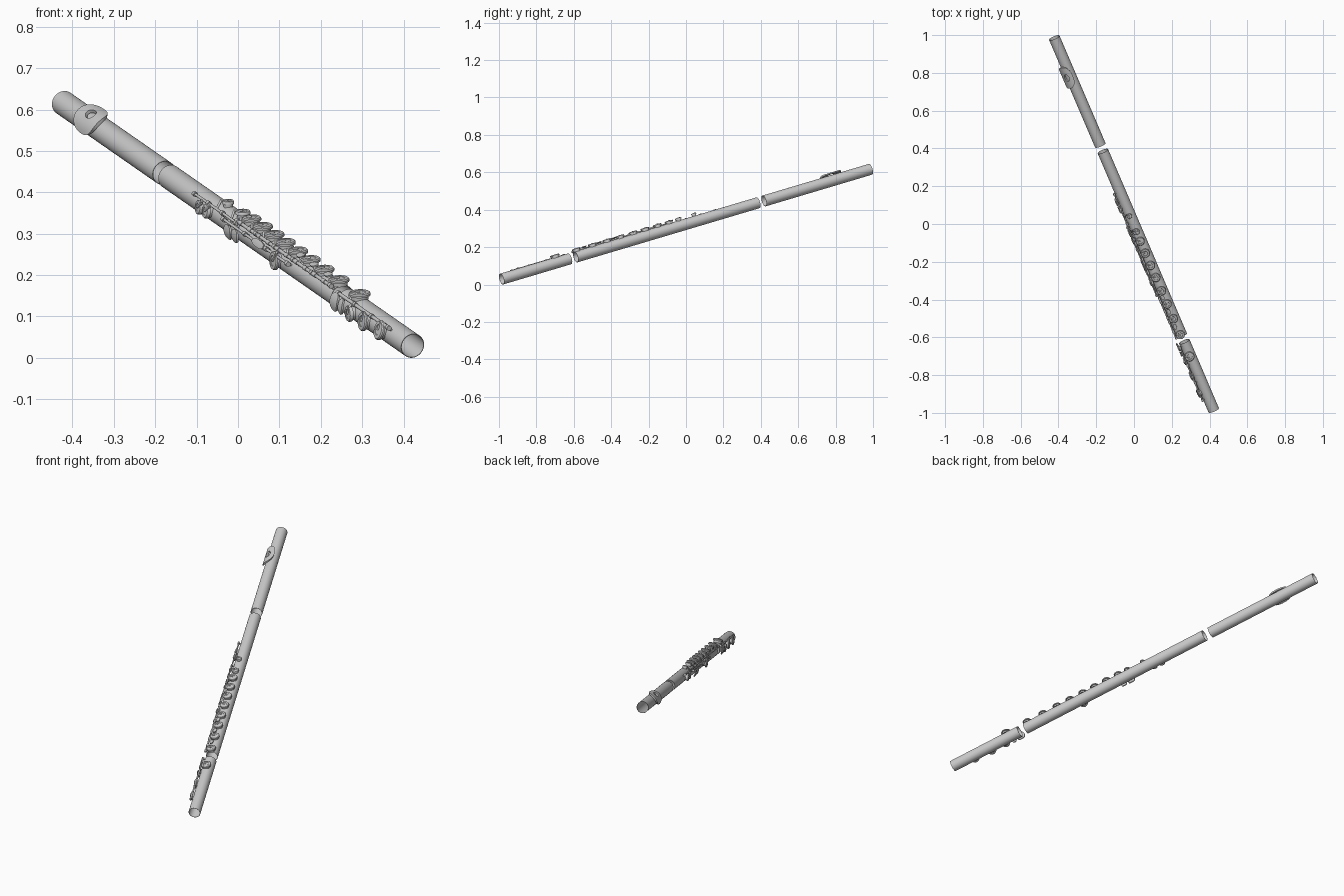
import bpy, bmesh
from math import sin, cos, pi, radians
from mathutils import Vector, Matrix

if "Cube" in bpy.data.objects:
    bpy.data.objects.remove(bpy.data.objects["Cube"])

# Flute frame: local y runs from foot to head, local z is the key side
foot, head = Vector((.422, -.986, .029)), Vector((-.422, .986, .616))
D = (head - foot).normalized()
U = (Vector((0, 0, 1)) - D * D.z).normalized()
X = D.cross(U)
M = Matrix.Translation(foot) @ Matrix((X, D, U)).transposed().to_4x4()
L = (head - foot).length
R = .03


def S(y):
    # distance along the flute for a world y on its axis
    return (y - foot.y) / D.y


def P(s, a, r):
    # point at distance s, angle a (degrees from the key side) and radius r
    return Vector((-r * sin(radians(a)), s, r * cos(radians(a))))


def finish(name, bm, mat):
    bmesh.ops.remove_doubles(bm, verts=bm.verts, dist=1e-6)
    bmesh.ops.recalc_face_normals(bm, faces=bm.faces)
    me = bpy.data.meshes.new(name)
    bm.to_mesh(me)
    bm.free()
    ob = bpy.data.objects.new(name, me)
    bpy.context.collection.objects.link(ob)
    ob.matrix_world = M @ mat
    bpy.ops.object.select_all(action='DESELECT')
    ob.select_set(True)
    bpy.context.view_layer.objects.active = ob
    bpy.ops.object.shade_smooth_by_angle(angle=radians(35))
    return ob


def lathe(name, profile, origin, axis, n=24):
    bm = bmesh.new()
    rings = [[bm.verts.new((r * cos(2*pi*i/n), r * sin(2*pi*i/n), z)) for i in range(n)]
             for r, z in profile]
    for p, q in zip(rings, rings[1:]):
        for i in range(n):
            j = (i + 1) % n
            bm.faces.new((p[i], p[j], q[j], q[i]))
    rot = axis.to_track_quat('Z', 'Y').to_matrix().to_4x4()
    return finish(name, bm, Matrix.Translation(origin) @ rot)


def rod(name, p, q, r, n=12):
    h = (q - p).length
    return lathe(name, [(0, 0), (r, 0), (r, h), (0, h)], p, q - p, n)


def tube(name, y0, y1):
    a, b, w = S(y0), S(y1), R - .0015
    lathe(name, [(R, 0), (R, b - a), (w, b - a), (w, 0), (R, 0)],
          Vector((0, a, 0)), Vector((0, 1, 0)), 48)


def plate(name, s, a, hs, ha, r0, r1, flare=0, hole=None, n=40):
    # rounded plate bent round the tube, with an optional oval hole (ds, da, hs, ha)
    bm = bmesh.new()
    ds, da, his, hia = hole or (0, 0, .0001, .1)
    rings = []

    def ring(t, r):
        vs = []
        for i in range(n):
            c, v = cos(2*pi*i/n), sin(2*pi*i/n)
            oc = abs(c)**.8 * (1 if c > 0 else -1)
            ov = abs(v)**.8 * (1 if v > 0 else -1)
            ss = (ds + his*c)*(1 - t) + hs*oc*t
            aa = (da + hia*v)*(1 - t) + ha*ov*t
            vs.append(bm.verts.new(P(s + ss, a + aa, r + flare*(aa/ha)**2)))
        rings.append(vs)
    steps = (0, .25, .5, .75, 1)
    for t in steps:
        ring(t, r1)
    for t in reversed(steps):
        ring(t, r0)
    rings.append(rings[0])
    for p, q in zip(rings, rings[1:]):
        for i in range(n):
            j = (i + 1) % n
            bm.faces.new((p[i], p[j], q[j], q[i]))
    return finish(name, bm, Matrix())


def cup(name, y, a, rad, rod_a=55, rod_r=.041):
    # padded key: tone hole chimney, domed cup and an arm to the rod
    s = S(y)
    out = P(0, a, 1)
    lathe(name + "_chimney", [(rad*.8, 0), (rad*.8, .012)], P(s, a, .026), out)
    lathe(name + "_cup", [(0, 0), (rad, 0), (rad, .005), (rad*.9, .008), (rad*.55, .0085),
                          (rad*.5, .0075), (0, .0075)], P(s, a, .036), out, 32)
    side = 1 if rod_a > a else -1
    mid = P(s, a, .043) + (P(s, a + 90, 1) * side * rad * .85)
    rod(name + "_arm_top", P(s, a, .044), mid, .003)
    rod(name + "_arm_root", mid, P(s, rod_a, rod_r), .003)


def rod_set(name, y0, y1, a, r, posts, rad=.0035):
    # hinge rod with sleeves and ball posts standing on the tube
    rod(name + "_rod", P(S(y0), a, r), P(S(y1), a, r), rad)
    for i in range(posts):
        s = S(y0 + (y1 - y0) * i / (posts - 1))
        rod(f"{name}_post_{i}", P(s, a, R - .001), P(s, a, r), .0028)
        rod(f"{name}_ball_{i}", P(s - .006, a, r), P(s + .006, a, r), .0062)


# Three tube sections with open joints
tube("foot_joint", -.986, -.622)
tube("body_joint", -.59, .385)
tube("head_joint", .417, .986)

# Lip plate with blow hole
plate("lip_plate", S(.79), 48, .062, 62, .033, .041, .005, (0, -13, .021, 19))

# Hinge rods
rod_set("upper_body", .175, -.06, 57, .041, 4)
rod_set("main_body", -.06, -.585, 50, .042, 6, .0045)
rod_set("side_body", .0, -.36, 72, .041, 4)
rod_set("foot", -.635, -.915, 55, .041, 4, .0045)

# Main row of key cups along the top
row = [(.053, .014), (-.03, .018), (-.08, .023), (-.143, .024), (-.208, .024), (-.272, .024),
       (-.342, .024), (-.412, .024), (-.49, .024), (-.575, .024), (-.69, .026)]
for i, (y, rad) in enumerate(row):
    cup(f"top_key_{i}", y, 8, rad)

# Small trill touches between the lower cups
for i, y in enumerate((-.375, -.45, -.53)):
    plate(f"trill_touch_{i}", S(y), 20, .014, 13, .039, .043, n=20)

# Side key cups hanging off the rods
for i, (y, a, rad) in enumerate([(.135, 88, .018), (.095, 84, .018), (-.29, 92, .023),
                                 (-.713, 95, .02), (-.79, 88, .024), (-.88, 80, .024)]):
    cup(f"side_key_{i}", y, a, rad, 56)

# Finger levers: thumb pair, little finger lever and foot spatulas
for name, y, a, hs, ha in [("thumb_lever_a", -.035, 102, .02, 24), ("thumb_lever_b", -.075, 98, .017, 22),
                           ("side_lever", -.2, 72, .035, 12), ("foot_spatula", -.635, 88, .022, 30),
                           ("foot_roller_plate", -.672, 88, .012, 26)]:
    plate(name, S(y), a, hs, ha, .041, .046, n=24)
    rod(name + "_arm", P(S(y), a, .043), P(S(y), 55, .042), .003)

# Sleeves on the main rod between the keys
for i in range(10):
    y = -.075 - i * .052
    rod(f"sleeve_{i}", P(S(y) - .016, 50, .042), P(S(y) + .004, 50, .042), .0058)
